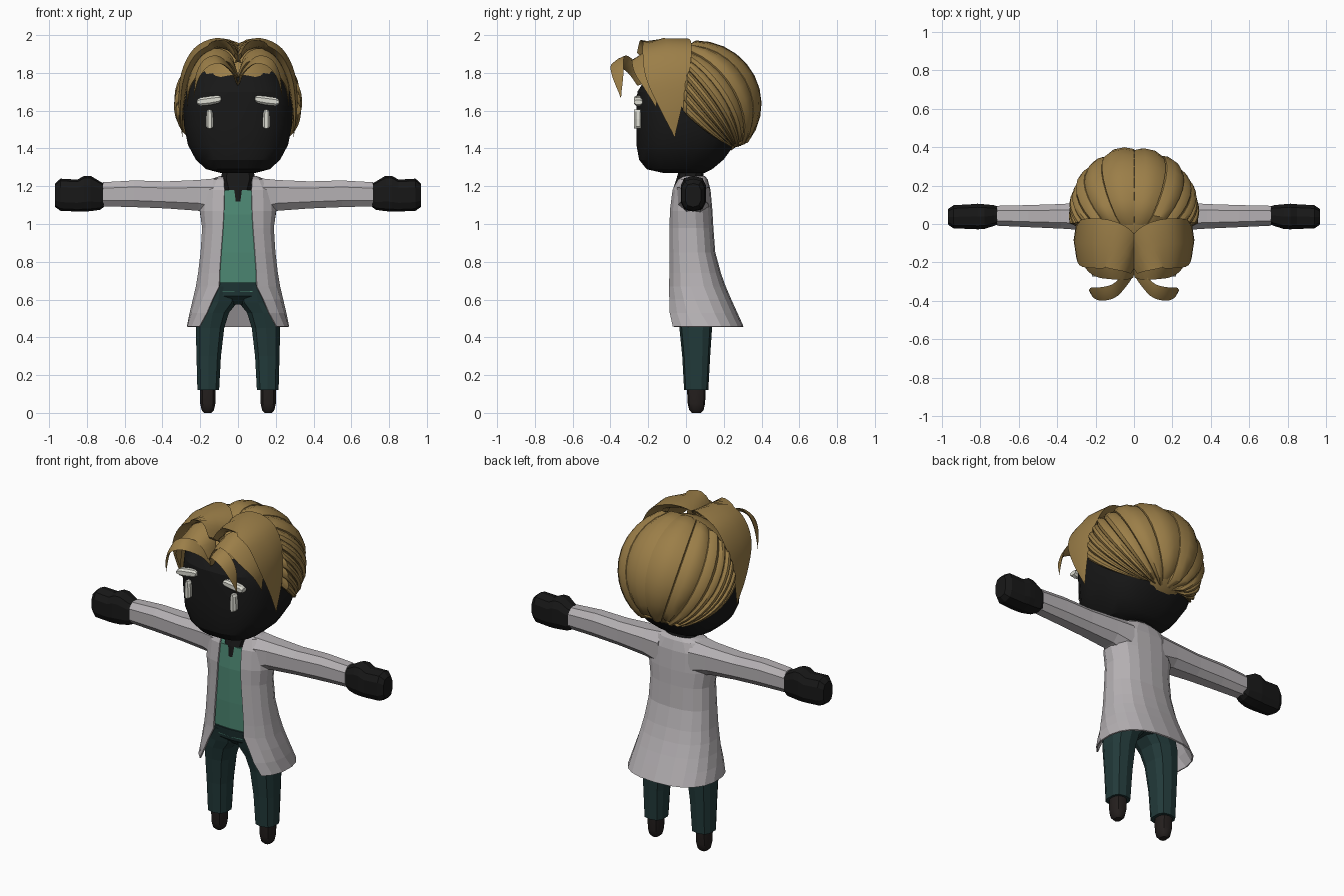
import bpy, bmesh, math
from mathutils import Vector

if "Cube" in bpy.data.objects:
    bpy.data.objects.remove(bpy.data.objects["Cube"])

def material(name, rgb):
    m = bpy.data.materials.new(name)
    m.diffuse_color = (*rgb, 1)
    m.use_nodes = True
    m.node_tree.nodes["Principled BSDF"].inputs["Base Color"].default_value = m.diffuse_color
    return m

SKIN = material("black_skin", (0.009, 0.009, 0.009))
HAIR = material("golden_brown_hair", (0.33, 0.21, 0.065))
COAT = material("grey_coat", (0.47, 0.445, 0.46))
SHIRT = material("green_shirt", (0.075, 0.25, 0.175))
TROUSERS = material("dark_teal_trousers", (0.016, 0.042, 0.042))
SHOE = material("dark_shoe", (0.018, 0.014, 0.013))
WHITE = material("off_white", (0.72, 0.72, 0.65))

def finish(name, bm, mat, smooth=None):
    bmesh.ops.remove_doubles(bm, verts=bm.verts, dist=1e-5)
    bmesh.ops.recalc_face_normals(bm, faces=bm.faces)
    me = bpy.data.meshes.new(name)
    bm.to_mesh(me)
    bm.free()
    me.materials.append(mat)
    if smooth:
        me.shade_smooth()
        me.set_sharp_from_angle(angle=math.radians(smooth))
    ob = bpy.data.objects.new(name, me)
    bpy.context.collection.objects.link(ob)
    return ob

def skin_rings(bm, rings, closed=True, caps=True):
    rows = [[bm.verts.new(p) for p in r] for r in rings]
    n = len(rows[0])
    for a, b in zip(rows, rows[1:]):
        for i in range(n if closed else n - 1):
            j = (i + 1) % n
            bm.faces.new((a[i], a[j], b[j], b[i]))
    if closed and caps:
        bm.faces.new(rows[0])
        bm.faces.new(rows[-1])

def spow(v, e):
    return math.copysign(abs(v) ** e, v)

def oval(a0, a1, b0, b1, n=12, power=2.5, shift=0.0):
    """Rounded box outline between two ranges."""
    out = []
    for i in range(n):
        t = 2 * math.pi * (i + shift) / n
        out.append(((a0 + a1) / 2 + (a1 - a0) / 2 * spow(math.cos(t), 2 / power),
                    (b0 + b1) / 2 + (b1 - b0) / 2 * spow(math.sin(t), 2 / power)))
    return out

def loft_z(name, rows, mat, n=12, power=2.5, smooth=None, shift=0.5):
    """rows: z, x0, x1, y0, y1"""
    bm = bmesh.new()
    skin_rings(bm, [[(x, y, r[0]) for x, y in oval(*r[1:], n, power, shift)] for r in rows])
    return finish(name, bm, mat, smooth)

def loft_x(name, rows, mat, n=8, power=2.6, smooth=None):
    """rows: x, y0, y1, z0, z1"""
    bm = bmesh.new()
    skin_rings(bm, [[(r[0], y, z) for y, z in oval(*r[1:], n, power, 0.5)] for r in rows])
    return finish(name, bm, mat, smooth)

# Head and neck
head = [(1.27, .09, -.12, .10), (1.29, .17, -.21, .14), (1.34, .225, -.25, .20),
        (1.42, .268, -.265, .26), (1.52, .288, -.265, .31), (1.62, .293, -.265, .33),
        (1.70, .285, -.26, .33), (1.78, .25, -.21, .31), (1.86, .19, -.13, .24),
        (1.92, .09, -.04, .13)]
loft_z("head", [(z, -x, x, f, b) for z, x, f, b in head], SKIN, 20, 2.7, 25)
loft_z("neck", [(1.12, -.07, .07, -.075, .09), (1.18, -.072, .072, -.07, .09),
                (1.24, -.095, .095, -.05, .095), (1.31, -.08, .08, -.03, .09)], SKIN, 10)

# Hair: rounded scalp cap cut along the hairline
C, R = Vector((0, .06, 1.64)), Vector((.325, .33, .32))

def scalp(d, k=1.0):
    d = d.normalized()
    return C + Vector((d.x * R.x, d.y * R.y, d.z * R.z)) * k

bm = bmesh.new()
bmesh.ops.create_uvsphere(bm, u_segments=28, v_segments=18, radius=1)
for v in bm.verts:
    v.co = scalp(v.co, .955)
bmesh.ops.bisect_plane(bm, geom=bm.verts[:] + bm.edges[:] + bm.faces[:],
                       plane_co=(0, -.25, 1.82), plane_no=(0, .44, .5), clear_inner=True)
finish("hair_cap", bm, HAIR, 40)

# Hair: overlapping back locks sweeping from the crown to the nape
bm = bmesh.new()
N, V = 16, 12
profile = [(-.06, .93), (.0, .99), (.3, 1.03), (.65, 1.035), (.95, 1.0), (1.0, .93)]
for i in range(N):
    end = 1.0 if i % 2 else .95
    rings = []
    for j in range(V + 1):
        v = j / V
        row = []
        for t, k in profile:
            t = t if i >= N // 2 else 1 - t
            a = -1 + 2 * (i + t) / N
            phi = math.radians(98) * a
            s = Vector((math.sin(phi), -.25, math.cos(phi))).normalized()
            e = Vector((.45 * a, .65, -.8)).normalized()
            w = v * end
            k2 = k if 0 < j < V else .94
            row.append(scalp(s.slerp(e, w), k2 + (.012 if i % 2 and 0 < j < V else 0)))
        rings.append(row)
    skin_rings(bm, rings, closed=False)
finish("back_hair_locks", bm, HAIR, 35)

def spline(p, i, t):
    a, b, c, d = (p[max(0, min(len(p) - 1, i + k))] for k in (-1, 0, 1, 2))
    return .5 * (2 * b + (c - a) * t + (2 * a - 5 * b + 4 * c - d) * t * t
                 + (3 * b - a - 3 * c + d) * t ** 3)

def lock(name, pts, wide, thick=.3, steps=4):
    """Curved tapering lock; each point is x, y, z, half width."""
    p = [Vector(q) for q in pts]
    path = [spline(p, i, s / steps) for i in range(len(p) - 1) for s in range(steps)] + [p[-1]]
    for side in (1, -1):
        rings = []
        for i, q in enumerate(path):
            tan = (path[min(i + 1, len(path) - 1)] - path[max(i - 1, 0)]).xyz.normalized()
            w = Vector(wide)
            w = (w - tan * w.dot(tan)).normalized()
            nrm = w.cross(tan)
            h = max(q.w, .002)
            ring = []
            for u, o in ((-1, 0), (-.55, .8), (0, 1), (.55, .8), (1, 0), (0, -.5)):
                c = q.xyz + w * u * h + nrm * o * h * thick
                ring.append((c.x * side, c.y, c.z))
            rings.append(ring)
        bm = bmesh.new()
        skin_rings(bm, rings)
        finish(name + ("_left" if side > 0 else "_right"), bm, HAIR, 40)

lock("side_lock", [(.0, -.22, 1.88, .05), (.04, -.16, 1.945, .10), (.12, -.11, 1.965, .125),
                   (.22, -.10, 1.915, .13), (.285, -.10, 1.79, .115),
                   (.305, -.08, 1.62, .06), (.295, -.06, 1.46, 0)], (0, 1, .1))
lock("temple_lock", [(.0, -.25, 1.78, .03), (.045, -.235, 1.87, .06), (.13, -.22, 1.895, .075),
                     (.21, -.21, 1.83, .07), (.26, -.185, 1.74, .045), (.27, -.16, 1.62, 0)],
     (.1, 1, .5))
lock("fringe_lock", [(.0, -.24, 1.74, .02), (.035, -.28, 1.82, .035), (.10, -.345, 1.87, .04),
                     (.17, -.365, 1.85, .04), (.215, -.36, 1.78, .03), (.235, -.345, 1.67, 0)],
     (.2, 1, .6))

# Coat: open-fronted shell, rows of z, half width, front y, back y, opening half width
rows = [(1.255, .095, -.03, .10, .08), (1.235, .15, -.05, .115, .075), (1.18, .20, -.075, .13, .072),
        (1.07, .205, -.09, .14, .075), (.98, .192, -.093, .145, .08), (.85, .20, -.095, .155, .09),
        (.74, .213, -.097, .185, .098), (.67, .225, -.10, .21, .10), (.60, .24, -.108, .24, .135),
        (.53, .256, -.118, .272, .165), (.457, .272, -.125, .305, .205)]
rings = []
for z, hx, f, b, gap in rows:
    t0 = math.asin((gap / hx) ** 1.2)
    ring = []
    for i in range(17):
        t = t0 + (2 * math.pi - 2 * t0) * i / 16
        ring.append((hx * spow(math.sin(t), 1 / 1.2),
                     (f + b) / 2 - (b - f) / 2 * spow(math.cos(t), 1 / 1.2), z))
    rings.append(ring)
bm = bmesh.new()
skin_rings(bm, rings, closed=False)
coat = finish("coat", bm, COAT)
sol = coat.modifiers.new("cloth", "SOLIDIFY")
sol.thickness, sol.offset = .008, -1

# Shirt and hips under the coat
loft_z("shirt", [(.64, -.17, .17, -.075, .15), (.85, -.165, .165, -.082, .135),
                 (1.05, -.17, .17, -.08, .125), (1.18, -.15, .15, -.066, .11)], SHIRT, 14, 3)
loft_z("hips", [(.575, -.09, .09, -.02, .13), (.62, -.17, .17, -.07, .15),
                (.69, -.175, .175, -.087, .16)], TROUSERS, 14, 2.8)

def span(s, a, b):
    return (a, b) if s > 0 else (-b, -a)

for s, side in ((1, "left"), (-1, "right")):
    # Sleeves and hands
    loft_x(side + "_sleeve", [(s * x, *r) for x, *r in (
        (.10, -.06, .13, 1.03, 1.25), (.21, -.04, .12, 1.065, 1.238), (.38, -.028, .108, 1.078, 1.23),
        (.55, -.02, .102, 1.085, 1.235), (.715, -.012, .098, 1.09, 1.225))], COAT)
    loft_x(side + "_hand", [(s * x, *r) for x, *r in (
        (.69, .005, .085, 1.105, 1.205), (.73, -.012, .10, 1.075, 1.225), (.78, -.028, .105, 1.068, 1.255),
        (.815, -.03, .108, 1.066, 1.255), (.85, -.028, .105, 1.066, 1.235),
        (.94, -.025, .10, 1.07, 1.24), (.968, -.005, .08, 1.09, 1.215))], SKIN, 10, 3)
    # Trouser legs and shoes
    loft_z(side + "_trouser_leg", [(z, *span(s, a, b), f, k) for z, a, b, f, k in (
        (.12, .098, .217, -.01, .118), (.30, .088, .222, -.02, .128), (.45, .07, .226, -.035, .138),
        (.53, .045, .222, -.05, .145), (.585, .0, .21, -.06, .15), (.67, .0, .19, -.08, .155))],
        TROUSERS, 10, 2.8)
    loft_z(side + "_shoe", [(z, *span(s, .16 - w, .16 + w), .055 - d, .055 + d) for z, w, d in (
        (0, .02, .024), (.015, .034, .038), (.05, .042, .046), (.13, .044, .05))], SHOE, 10, 2.4, 40)
    # Closed eye bars and tear drops
    loft_x(side + "_eye", [(s * x, -.276, -.23, z - h, z + h) for x, z, h in (
        (.09, 1.662, .012), (.105, 1.66, .022), (.15, 1.653, .025), (.20, 1.647, .023),
        (.218, 1.645, .012))], WHITE)
    loft_z(side + "_tear", [(z, *span(s, .15 - w, .15 + w), -.276, -.23) for z, w in (
        (1.505, .012), (1.515, .021), (1.555, .021), (1.595, .017), (1.607, .009))], WHITE, 8)
